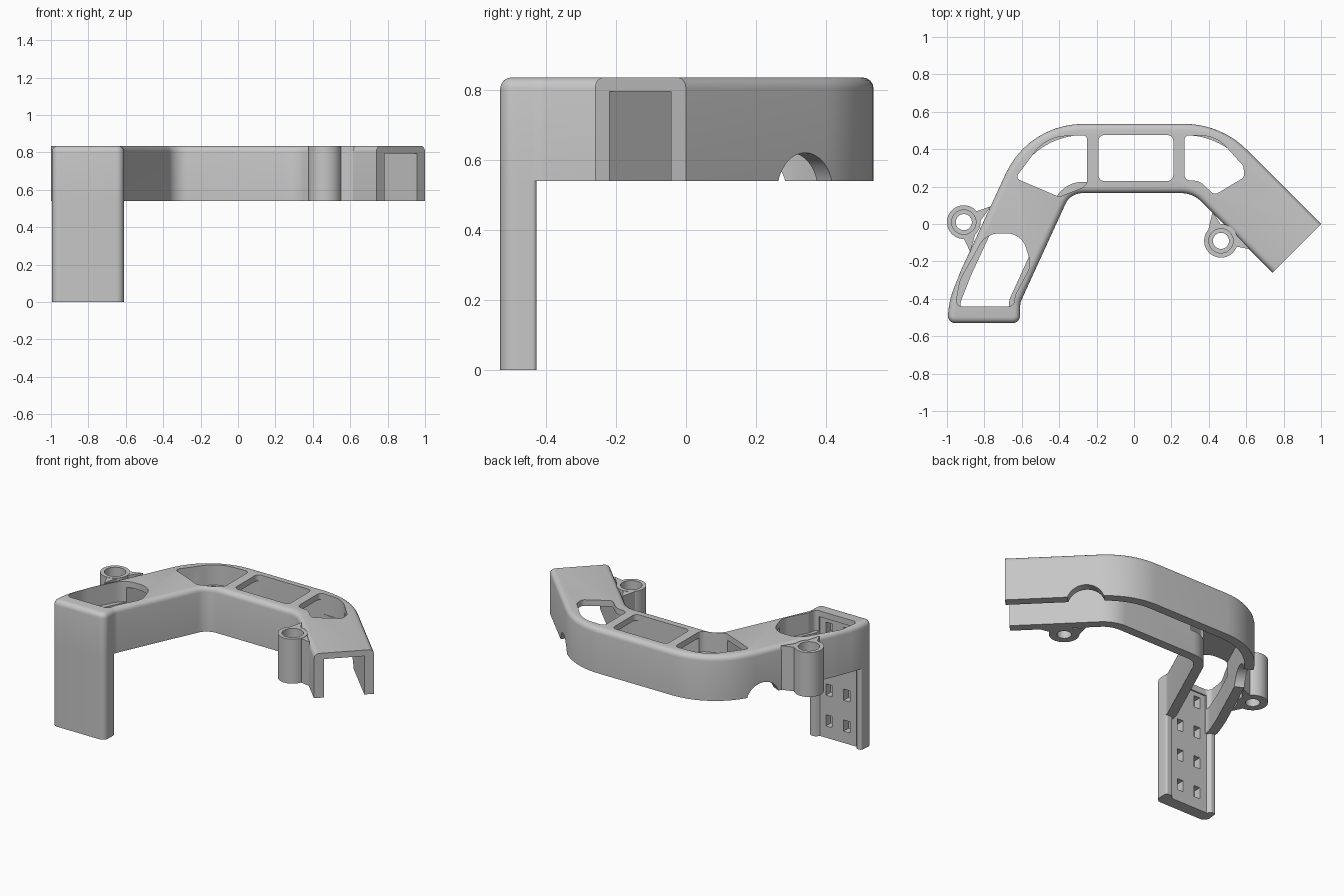
import bpy, bmesh, math
from mathutils import Vector, Matrix

if "Cube" in bpy.data.objects:
    bpy.data.objects.remove(bpy.data.objects["Cube"])

TOP, LOW = 0.835, 0.54
WALL, ROUND = 0.06, 0.032

gray = bpy.data.materials.new("plain gray")
gray.diffuse_color = (0.57, 0.57, 0.57, 1)
gray.use_nodes = True
gray.node_tree.nodes["Principled BSDF"].inputs["Base Color"].default_value = gray.diffuse_color


def inset(corners, d, special={}):
    """Move each edge inwards by d (special = other distance per edge); radii follow."""
    n, out = len(corners), []
    for i in range(n):
        a, p, b = (Vector(corners[j % n][:2]) for j in (i - 1, i, i + 1))
        r = corners[i][2]
        u, v = (p - a).normalized(), (b - p).normalized()
        n1, n2 = Vector((-u.y, u.x)), Vector((-v.y, v.x))
        e1 = special.get((i - 1) % n, d)
        e2 = special.get(i, d)
        det = n1.x * n2.y - n1.y * n2.x
        q = Vector((e1 * n2.y - e2 * n1.y, n1.x * e2 - n2.x * e1)) / det
        turn = u.x * v.y - u.y * v.x
        if r > 0:
            r = max(0.004, r - d if turn > 0 else r + d)
        out.append((p.x + q.x, p.y + q.y, r))
    return out


def rounded(corners, steps=10):
    """Turn (x, y, radius) corners into a list of points with arcs."""
    n, pts = len(corners), []
    for i in range(n):
        a, p, b = (Vector(corners[j % n][:2]) for j in (i - 1, i, i + 1))
        r = corners[i][2]
        if r <= 0:
            pts.append(p)
            continue
        room = 0.46 * min((a - p).length, (b - p).length)
        u, v = (a - p).normalized(), (b - p).normalized()
        half = u.angle(v) / 2
        t = min(r / math.tan(half), room)
        r = t * math.tan(half)
        c = p + (u + v).normalized() * (r / math.sin(half))
        s, e = p + u * t - c, p + v * t - c
        a0 = math.atan2(s.y, s.x)
        da = math.atan2(e.y, e.x) - a0
        da = (da + math.pi) % (2 * math.pi) - math.pi
        for k in range(steps + 1):
            w = a0 + da * k / steps
            pts.append(c + Vector((math.cos(w), math.sin(w))) * r)
    return pts


def finish(name, bm):
    bmesh.ops.recalc_face_normals(bm, faces=bm.faces[:])
    me = bpy.data.meshes.new(name)
    bm.to_mesh(me)
    bm.free()
    me.materials.append(gray)
    ob = bpy.data.objects.new(name, me)
    bpy.context.collection.objects.link(ob)
    return ob


def loft(name, rings):
    """rings: list of (points, z), capped at both ends."""
    bm = bmesh.new()
    loops = [[bm.verts.new((p[0], p[1], z)) for p in pts] for pts, z in rings]
    n = len(loops[0])
    for lo, hi in zip(loops, loops[1:]):
        for i in range(n):
            j = (i + 1) % n
            bm.faces.new((lo[i], lo[j], hi[j], hi[i]))
    bm.faces.new(loops[0][::-1])
    bm.faces.new(loops[-1])
    return finish(name, bm)


def prism(name, corners, z0, z1):
    pts = rounded(corners)
    return loft(name, [(pts, z0), (pts, z1)])


def cut(target, cutter, keep=False):
    bpy.context.view_layer.objects.active = target
    m = target.modifiers.new("cut", 'BOOLEAN')
    m.operation, m.solver, m.object = 'DIFFERENCE', 'EXACT', cutter
    bpy.ops.object.modifier_apply(modifier=m.name)
    if not keep:
        bpy.data.objects.remove(cutter)


# Arched channel: outline corners, counter-clockwise from the open end
outline = [(0.74, -0.26, 0), (1, 0, 0), (0.465, 0.535, 0.47), (-0.563, 0.535, 0.455),
           (-0.926, -0.25, 0.4), (-0.985, -0.4, 0.4), (-1, -0.53, 0.04), (-0.61, -0.53, 0.04),
           (-0.608, -0.42, 0.08), (-0.34, 0.165, 0.1), (0.315, 0.165, 0.15)]
rings = [(rounded(outline), LOW)]
for k in range(5):
    w = k * math.pi / 8
    edge = inset(outline, ROUND * (1 - math.cos(w)), {0: 0})
    rings.append((rounded(edge), TOP - ROUND * (1 - math.sin(w))))
body = loft("arched_channel", rings)

# Hollow underside, open at the end
hollow = inset(outline, WALL, {0: -0.05, 6: 0.08})
cut(body, prism("hollow_cutter", hollow, LOW - 0.1, 0.795))

# Openings in the top plate
windows = [
    [(-0.19, 0.23, 0.03), (0.21, 0.23, 0.03), (0.21, 0.475, 0.03), (-0.19, 0.475, 0.03)],
    [(-0.25, 0.205, 0.05), (-0.25, 0.475, 0.025), (-0.47, 0.465, 0.3),
     (-0.635, 0.245, 0.02), (-0.4, 0.145, 0.03)],
    [(0.27, 0.235, 0.03), (0.35, 0.23, 0.08), (0.43, 0.155, 0.03), (0.59, 0.25, 0.03),
     (0.585, 0.31, 0.03), (0.44, 0.47, 0.22), (0.27, 0.475, 0.025)],
    [(-0.955, -0.44, 0.03), (-0.645, -0.44, 0.03), (-0.635, -0.38, 0.05),
     (-0.55, -0.22, 0.1), (-0.6, -0.05, 0.12), (-0.79, -0.05, 0.12), (-0.93, -0.3, 0.2)]]
for w in windows:
    cut(body, prism("window_cutter", w, 0.7, 0.9))

# Rounded notches in the lower edge of the outer wall
for x, y, dx, dy in ((0.66, 0.34, 1, 1), (-0.71, 0.21, -0.909, 0.42)):
    bm = bmesh.new()
    turn = Vector((dx, dy, 0)).to_track_quat('Z', 'Y').to_matrix().to_4x4()
    bmesh.ops.create_cone(bm, cap_ends=True, segments=48, radius1=0.113, radius2=0.113,
                          depth=0.2, matrix=Matrix.Translation((x, y, 0.507)) @ turn)
    cut(body, finish("notch_cutter", bm))

# Front leg: plate with a shallow lip along both sides
leg = prism("front_leg", [(-1, -0.53, 0.04), (-0.61, -0.53, 0.04), (-0.608, -0.426, 0.012),
                          (-0.65, -0.426, 0.008), (-0.67, -0.45, 0), (-0.94, -0.45, 0),
                          (-0.955, -0.426, 0.008), (-0.988, -0.426, 0.012)], 0, LOW)

# Small pockets in the back of the leg, two columns of four
bm = bmesh.new()
for x in (-0.735, -0.865):
    for z in (0.115, 0.32, 0.525, 0.73):
        bmesh.ops.create_cube(bm, size=1, matrix=Matrix.Translation((x, -0.46, z))
                              @ Matrix.Diagonal((0.045, 0.08, 0.075, 1)))
pockets = finish("pocket_cutter", bm)
cut(leg, pockets, keep=True)
cut(body, pockets)


# Screw bosses with a counterbore, blended into the wall by small webs
def boss(name, cx, cy, webs):
    prof = [(0.043, LOW), (0.09, LOW), (0.09, TOP), (0.065, TOP), (0.065, 0.66), (0.043, 0.66)]
    bm, n = bmesh.new(), 48
    loops = []
    for i in range(n):
        w = 2 * math.pi * i / n
        loops.append([bm.verts.new((cx + r * math.cos(w), cy + r * math.sin(w), z))
                      for r, z in prof])
    for i in range(n):
        a, b = loops[i], loops[(i + 1) % n]
        for j in range(len(prof)):
            k = (j + 1) % len(prof)
            bm.faces.new((a[j], b[j], b[k], a[k]))
    made = [finish(name, bm)]
    for i, tri in enumerate(webs):
        made.append(prism(f"{name}_web_{i + 1}", [(x, y, 0) for x, y in tri], LOW, TOP - 0.002))
    return made


parts = [body, leg]
parts += boss("left_boss", -0.91, 0.01, [[(-0.85, 0.065), (-0.833, 0.0), (-0.765, 0.095)],
                                         [(-0.91, -0.078), (-0.875, -0.15), (-0.845, -0.04)]])
parts += boss("right_boss", 0.465, -0.09, [[(0.395, -0.04), (0.47, -0.01), (0.42, 0.065)],
                                           [(0.545, -0.12), (0.62, -0.135), (0.52, -0.03)]])

# Smooth shading with crisp edges
bpy.ops.object.select_all(action='DESELECT')
for ob in parts:
    ob.select_set(True)
bpy.context.view_layer.objects.active = body
bpy.ops.object.shade_smooth_by_angle(angle=math.radians(30))
